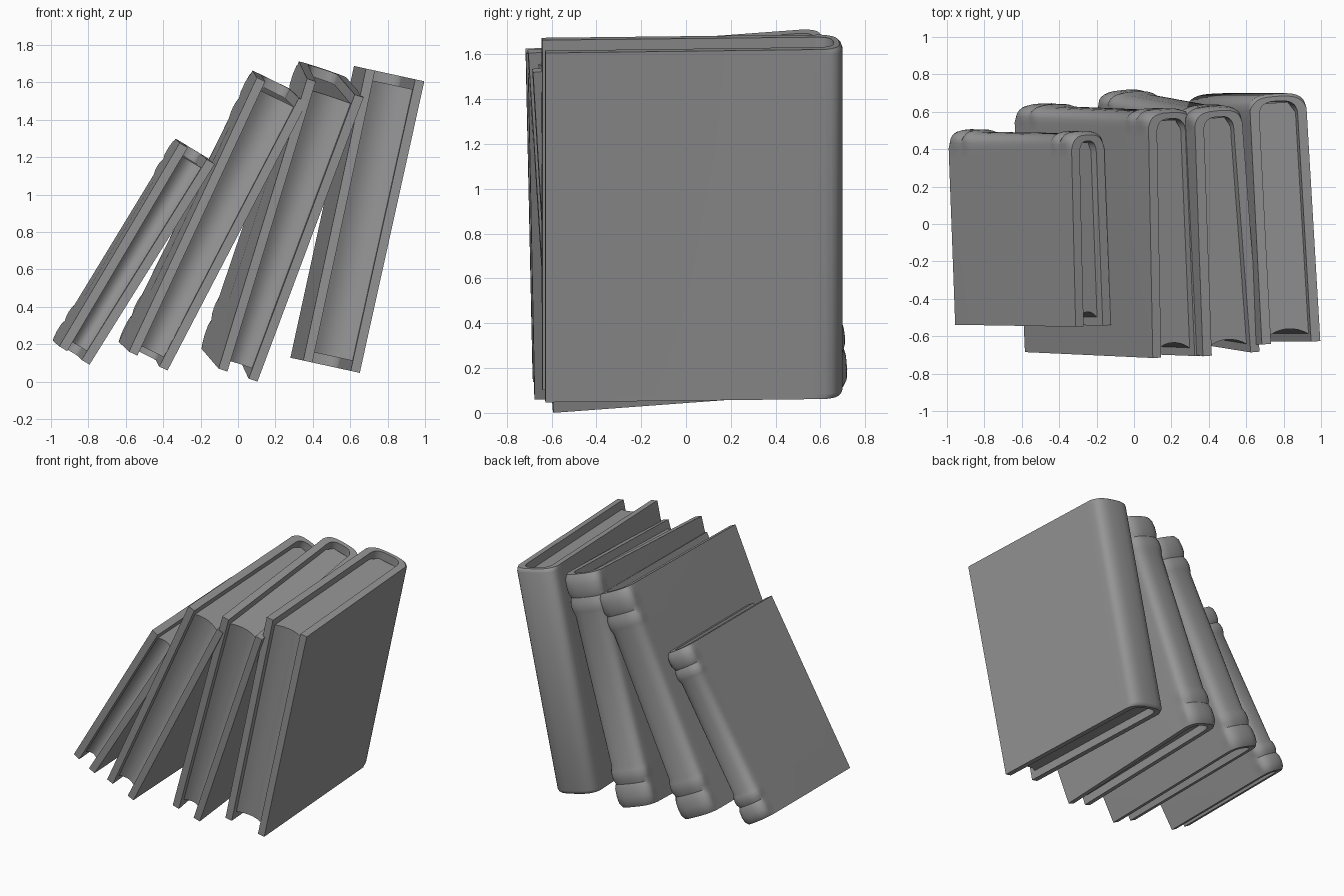
import bpy, bmesh, math
from mathutils import Vector

if "Cube" in bpy.data.objects:
    bpy.data.objects.remove(bpy.data.objects["Cube"])

grey = bpy.data.materials.new("book_grey")
grey.diffuse_color = (0.3, 0.3, 0.3, 1)
grey.use_nodes = True
grey.node_tree.nodes["Principled BSDF"].inputs["Base Color"].default_value = grey.diffuse_color

COVER = 0.05      # board thickness
RECESS = 0.055    # page block set back from the boards
ARC = 14          # segments round the spine


def finish(name, bm):
    bmesh.ops.recalc_face_normals(bm, faces=bm.faces[:])
    me = bpy.data.meshes.new(name)
    bm.to_mesh(me)
    bm.free()
    me.materials.append(grey)
    ob = bpy.data.objects.new(name, me)
    bpy.context.collection.objects.link(ob)
    bpy.ops.object.select_all(action='DESELECT')
    ob.select_set(True)
    bpy.context.view_layer.objects.active = ob
    bpy.ops.object.shade_smooth_by_angle(angle=math.radians(35))


def loft(bm, rings):
    """Closed rings of equal length joined by quads; returns vertex rings."""
    vs = [[bm.verts.new(p) for p in r] for r in rings]
    n = len(vs[0])
    for a, b in zip(vs, vs[1:]):
        for i in range(n):
            j = (i + 1) % n
            bm.faces.new((a[i], a[j], b[j], b[i]))
    return vs


def book(name, bottom, top, wb, wt, spine, depth, dx, banded):
    # local axes: v along the height, d towards the spine, u across thickness
    B, T = Vector(bottom), Vector(top)
    H = (T - B).length
    v = (T - B).normalized()
    d = Vector((dx, 1, -(v.x * dx + v.y) / v.z)).normalized()
    u = d.cross(v).normalized()

    def place(a, b, f):
        return B + u * a + d * b + v * (f * H)

    # spine bulge along the height, mirrored to both ends
    if banded:
        end = [(0, -.008), (.018, .008), (.045, .013), (.08, .011), (.10, .0),
               (.12, .010), (.14, .012), (.158, .009), (.178, 0)]
    else:
        end = [(0, -.015), (.006, -.005), (.015, 0)]
    levels = end + [(1 - f, b) for f, b in reversed(end)]

    def line(f, b, t):
        """Open section: left fore edge, round the spine, right fore edge."""
        w = (wb + (wt - wb) * f) / 2 - t
        s, r = spine / 2 - t, 0.085
        y0 = depth - r - t * 0.8
        mid = (w + s) / 2
        pts = [(-w, 0), (-mid, y0 * .5), (-s, y0 - .05)]
        for i in range(ARC + 1):
            a = math.pi * i / ARC
            c, q = math.cos(a), max(math.sin(a), 0)
            cu = math.copysign(abs(c) ** .68, c)
            k = 0 if t else b * min(1, q * 3)
            pts.append((-(s + k) * cu, y0 + (r + k) * q ** .75))
        pts += [(s, y0 - .05), (mid, y0 * .5), (w, 0)]
        return [place(x, y, f) for x, y in pts]

    # cover: two boards and rounded spine
    bm = bmesh.new()
    rings = [line(f, b, 0) + line(f, b, COVER)[::-1] for f, b in levels]
    vs = loft(bm, rings)
    n = len(vs[0])
    for r in (vs[0], vs[-1]):
        for i in range(n // 2 - 1):
            bm.faces.new((r[i], r[i + 1], r[n - 2 - i], r[n - 1 - i]))
    finish(name + "_cover", bm)

    # page block with hollow fore edge
    bm = bmesh.new()
    rings = []
    for f in (RECESS / H, .5, 1 - RECESS / H):
        w = (wb + (wt - wb) * f) / 2 - COVER + .004
        s = spine / 2 - COVER + .004
        ring = []
        for i in range(9):
            x = -1 + i / 4
            ring.append(place(x * w, .04 + .035 * (1 - x * x), f))
        ring += [place(s, depth - .11, f), place(s * .6, depth - .05, f),
                 place(-s * .6, depth - .05, f), place(-s, depth - .11, f)]
        rings.append(ring)
    vs = loft(bm, rings)
    bm.faces.new(vs[0])
    bm.faces.new(vs[-1])
    finish(name + "_pages", bm)


# four leaning books, left to right
book("small_book", (-.875, -.535, .14), (-.218, -.545, 1.22),
     .19, .22, .205, 1.03, -.03, True)
book("second_book", (-.48, -.68, .11), (.235, -.71, 1.56),
     .23, .30, .27, 1.315, -.03, True)
book("third_book", (0, -.60, .035), (.52, -.695, 1.57),
     .22, .32, .27, 1.315, -.055, True)
book("plain_book", (.50, -.635, .08), (.84, -.635, 1.64),
     .31, .32, .31, 1.335, -.055, False)
